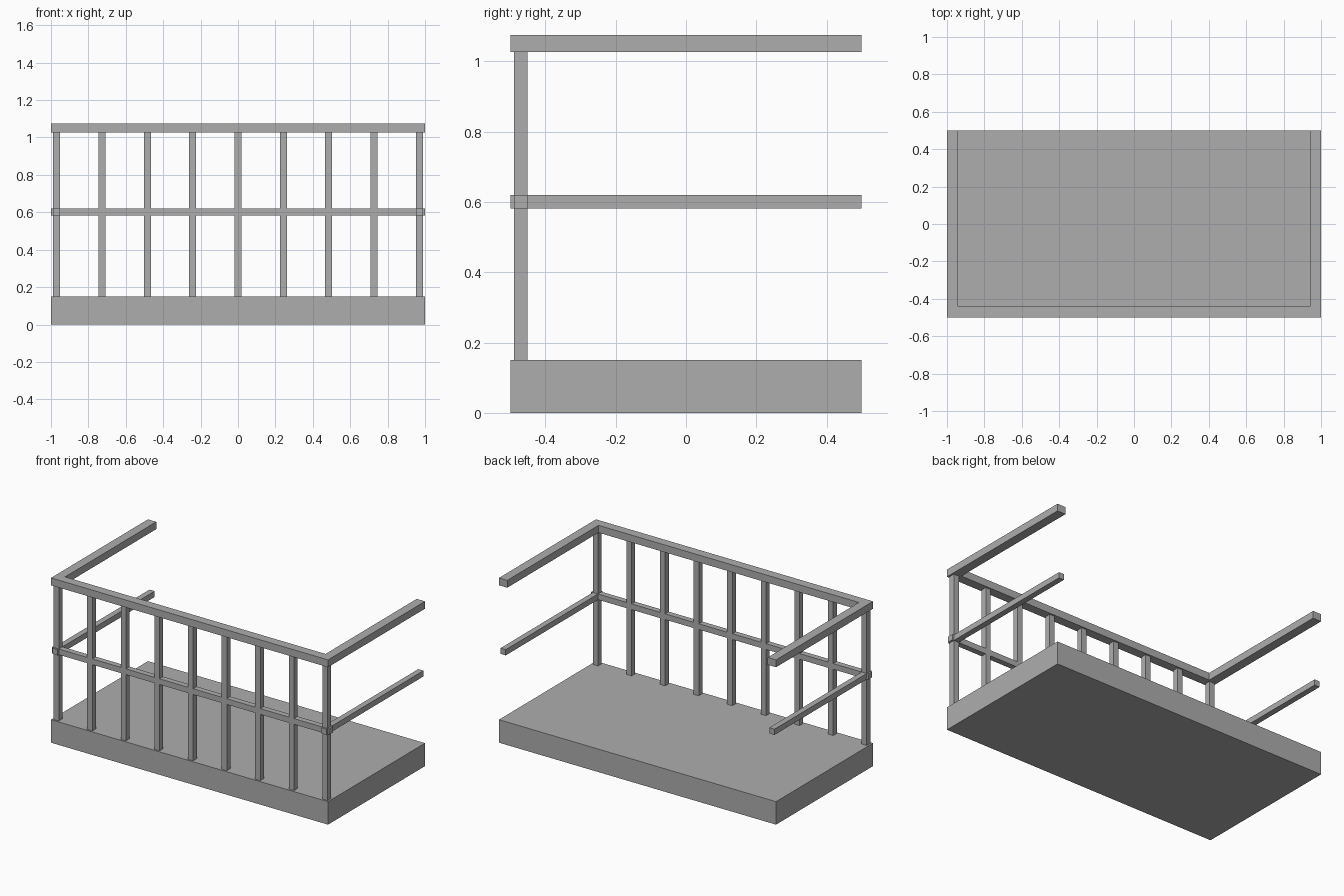
import bpy
import bmesh

if "Cube" in bpy.data.objects:
    bpy.data.objects.remove(bpy.data.objects["Cube"])

grey = bpy.data.materials.new("warm_grey")
grey.diffuse_color = (0.42, 0.42, 0.42, 1)
grey.use_nodes = True
grey.node_tree.nodes["Principled BSDF"].inputs["Base Color"].default_value = grey.diffuse_color


def extrude_profile(name, outline, z0, z1):
    """Prism from a flat xy outline between two heights."""
    bm = bmesh.new()
    face = bm.faces.new([bm.verts.new((x, y, z0)) for x, y in outline])
    top = bmesh.ops.extrude_face_region(bm, geom=[face])["geom"]
    bmesh.ops.translate(bm, vec=(0, 0, z1 - z0),
                        verts=[g for g in top if isinstance(g, bmesh.types.BMVert)])
    bmesh.ops.recalc_face_normals(bm, faces=bm.faces)
    mesh = bpy.data.meshes.new(name)
    bm.to_mesh(mesh)
    bm.free()
    mesh.materials.append(grey)
    obj = bpy.data.objects.new(name, mesh)
    bpy.context.collection.objects.link(obj)
    return obj


def box(name, x0, x1, y0, y1, z0, z1):
    return extrude_profile(name, [(x0, y0), (x1, y0), (x1, y1), (x0, y1)], z0, z1)


W, D = 1.0, 0.5          # half width and half depth
SLAB = 0.15              # slab thickness
RAIL = 0.06              # handrail width
BAR = 0.0375 / 2         # half thickness of posts and middle rails
CX, CY = W - RAIL / 2, D - RAIL / 2   # handrail centre lines
Z_RAIL, Z_TOP, Z_MID = 1.027, 1.075, 0.601

# Floor slab
box("floor_slab", -W, W, -D, D, 0, SLAB)

# U-shaped handrail, open at the back
extrude_profile("handrail", [
    (-W, D), (-W, -D), (W, -D), (W, D),
    (W - RAIL, D), (W - RAIL, -D + RAIL), (-W + RAIL, -D + RAIL), (-W + RAIL, D)],
    Z_RAIL, Z_TOP)

# Middle rails, crossing at the front corners
box("middle_rail_front", -W, W, -CY - BAR, -CY + BAR, Z_MID - BAR, Z_MID + BAR)
for side, x in (("left", -CX), ("right", CX)):
    box("middle_rail_" + side, x - BAR, x + BAR, -D, D, Z_MID - BAR, Z_MID + BAR)

# Nine evenly spaced front posts
for i in range(9):
    x = -CX + i * CX / 4
    box(f"front_post_{i + 1}", x - BAR, x + BAR, -CY - BAR, -CY + BAR, SLAB, Z_RAIL)
